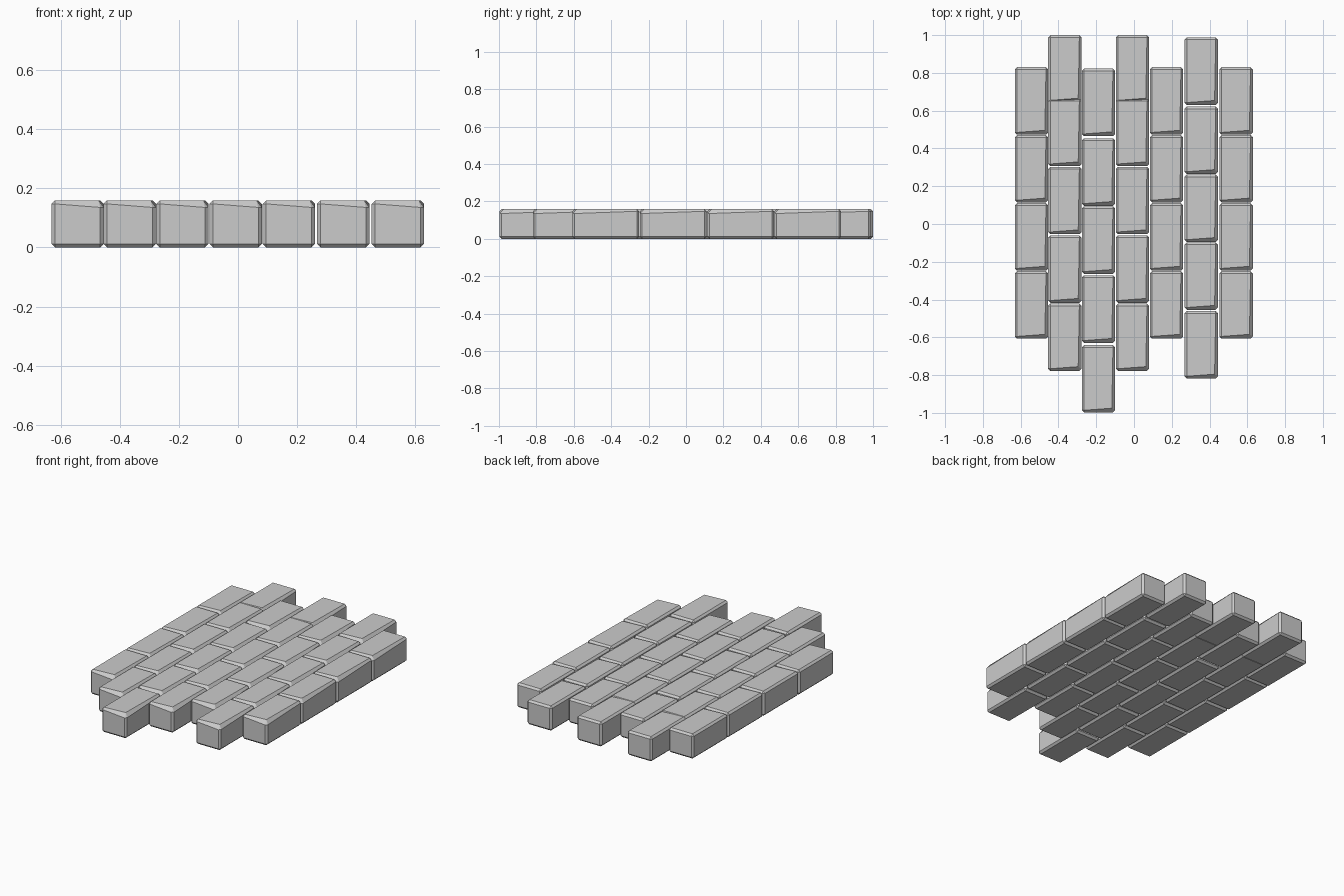
import bpy, bmesh
from mathutils import Vector

if "Cube" in bpy.data.objects:
    bpy.data.objects.remove(bpy.data.objects["Cube"])

W, L, H = 0.177, 0.357, 0.159   # brick size
B = 0.012                       # edge chamfer


def brick_mesh():
    """Chamfered brick whose front right top corner is worn down."""
    bm = bmesh.new()
    bmesh.ops.create_cube(bm, size=1.0)
    for v in bm.verts:
        v.co = Vector((v.co.x * W, v.co.y * L, (v.co.z + 0.5) * H))
    bmesh.ops.bevel(bm, geom=bm.edges[:], offset=B, segments=1,
                    profile=0.5, affect='EDGES')
    for v in bm.verts:
        x, y, z = v.co
        if z > H / 2 and x > 0 and y < 0:
            if z > H - 0.001:            # corner of the top face
                v.co += Vector((-0.006, 0.011, 0))
            else:                        # upper edges of front and right face
                v.co.z -= 0.012
    bmesh.ops.recalc_face_normals(bm, faces=bm.faces[:])
    me = bpy.data.meshes.new("brick")
    bm.to_mesh(me)
    bm.free()
    return me


# Back end (y) of every brick in each column, left to right
plain = [0.83, 0.471, 0.11, -0.25]
overlap = [1.0, 0.663, 0.303, -0.06, -0.421]
long_low = [0.822, 0.453, 0.093, -0.272, -0.641]
long_high = [0.988, 0.622, 0.262, -0.097, -0.461]
columns = [plain, overlap, long_low, overlap, plain, long_high, plain]
centres = [-0.5425, -0.366, -0.188, -0.008, 0.172, 0.356, 0.5405]

mesh = brick_mesh()
for c, (x, backs) in enumerate(zip(centres, columns)):
    for r, back in enumerate(backs):
        ob = bpy.data.objects.new(f"brick_column{c + 1}_row{r + 1}", mesh)
        ob.location = (x, back - L / 2, 0)
        bpy.context.collection.objects.link(ob)
